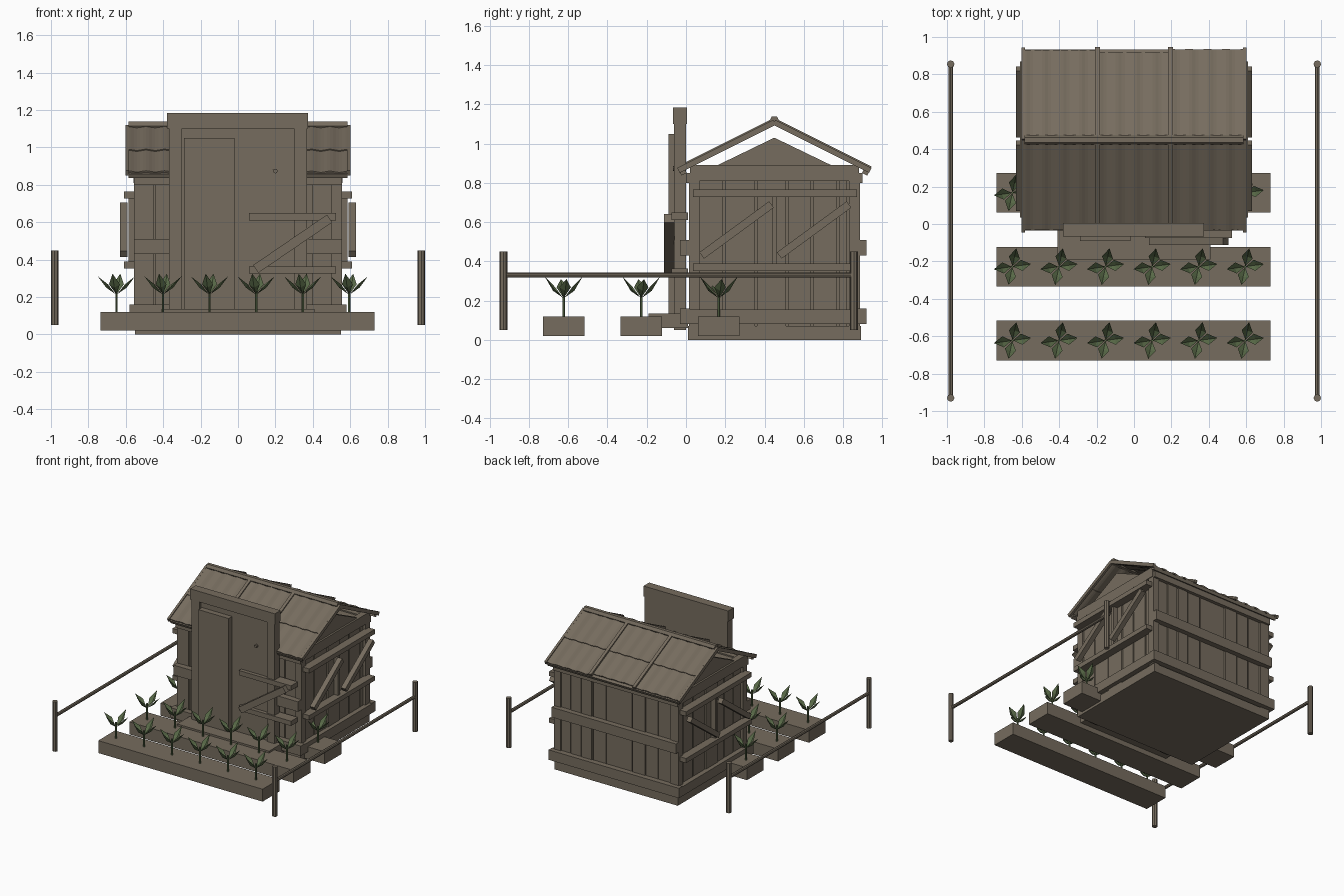
import bpy, bmesh, math, random
from mathutils import Vector, Matrix

if "Cube" in bpy.data.objects:
    bpy.data.objects.remove(bpy.data.objects["Cube"])

random.seed(4)


def material(name, col):
    m = bpy.data.materials.new(name)
    m.diffuse_color = (*col, 1)
    m.use_nodes = True
    m.node_tree.nodes["Principled BSDF"].inputs["Base Color"].default_value = m.diffuse_color
    return m


WOOD = material("weathered_wood", (0.18, 0.15, 0.112))
LEAF = material("leaf_green", (0.10, 0.145, 0.065))


def finish(name, bm, mat):
    bmesh.ops.recalc_face_normals(bm, faces=bm.faces)
    me = bpy.data.meshes.new(name)
    bm.to_mesh(me)
    bm.free()
    me.materials.append(mat)
    ob = bpy.data.objects.new(name, me)
    bpy.context.collection.objects.link(ob)
    return ob


def box(name, x0, x1, y0, y1, z0, z1):
    bm = bmesh.new()
    mx = (Matrix.Translation(((x0 + x1) / 2, (y0 + y1) / 2, (z0 + z1) / 2))
          @ Matrix.Diagonal((x1 - x0, y1 - y0, z1 - z0, 1)))
    bmesh.ops.create_cube(bm, size=1, matrix=mx)
    return finish(name, bm, WOOD)


def frame(p, q, side):
    """Matrix at the middle of p-q with local x along `side`, z along p-q."""
    z = (q - p).normalized()
    x = Vector(side)
    y = z.cross(x).normalized()
    m = Matrix((x, y, z)).transposed().to_4x4()
    m.translation = (p + q) / 2
    return m


def beam(name, p, q, side, w, t):
    """Bar from p to q: w wide along side, t thick across it."""
    p, q = Vector(p), Vector(q)
    bm = bmesh.new()
    mx = frame(p, q, side) @ Matrix.Diagonal((w, t, (q - p).length, 1))
    bmesh.ops.create_cube(bm, size=1, matrix=mx)
    return finish(name, bm, WOOD)


def rod(name, p, q, side, r, n=8, mat=WOOD):
    p, q = Vector(p), Vector(q)
    bm = bmesh.new()
    bmesh.ops.create_cone(bm, cap_ends=True, segments=n, radius1=r, radius2=r,
                          depth=(q - p).length, matrix=frame(p, q, side))
    return finish(name, bm, mat)


# Foundation and wall core
box("foundation", -0.55, 0.55, 0.01, 0.89, 0, 0.07)
box("wall_core", -0.525, 0.525, 0.035, 0.865, 0.07, 0.84)

# Vertical wall planks of uneven width and depth
for s in (-1, 1):
    y = 0.07
    while y < 0.82:
        w = min(random.uniform(0.08, 0.17), 0.83 - y)
        d = random.uniform(0.535, 0.55)
        box("side_plank", *sorted((s * 0.52, s * d)), y, y + w - 0.01, 0.07, 0.82)
        y += w
    for name, yw, out in (("front_plank", 0.04, -1), ("back_plank", 0.86, 1)):
        x = 0.0
        while x < 0.5:
            w = min(random.uniform(0.07, 0.15), 0.52 - x)
            d = random.uniform(0.01, 0.025)
            box(name, *sorted((s * x, s * (x + w - 0.01))),
                *sorted((yw, yw + out * d)), 0.07, 0.83)
            x += w
    # Corner posts
    for y0 in (0.015, 0.83):
        box("corner_post", *sorted((s * 0.50, s * 0.555)), y0, y0 + 0.055, 0.07, 0.83)

# Horizontal belts
for z0, z1, x in ((0.08, 0.16, 0.58), (0.43, 0.51, 0.555)):
    box("front_belt", -x, x, -0.03, 0.02, z0, z1)
    box("back_belt", -x, x, 0.875, 0.92, z0, z1)
box("front_top_beam", -0.555, 0.555, 0.0, 0.04, 0.80, 0.85)
box("back_top_beam", -0.555, 0.555, 0.86, 0.90, 0.80, 0.85)

for s in (-1, 1):
    sx = lambda a, b: sorted((s * a, s * b))
    box("side_bottom_belt", *sx(0.54, 0.58), 0.02, 0.88, 0.08, 0.155)
    box("gable_beam", *sx(0.51, 0.56), 0.02, 0.88, 0.81, 0.89)
    # Side shutters: rails, centre stile and braces
    for z in (0.352, 0.728):
        box("side_rail", *sx(0.545, 0.61), 0.035, 0.87, z, z + 0.037)
    box("side_stile", *sx(0.545, 0.585), 0.44, 0.462, 0.38, 0.73)
    for y in (0.08, 0.475):
        beam("side_brace", (s * 0.612, y, 0.43), (s * 0.612, y + 0.355, 0.69),
             (1, 0, 0), 0.04, 0.04)
    # Gable triangle
    bm = bmesh.new()
    f = bm.faces.new([bm.verts.new((s * 0.50, y, z))
                      for y, z in ((0.15, 0.885), (0.75, 0.885), (0.45, 1.03))])
    r = bmesh.ops.extrude_face_region(bm, geom=[f])
    bmesh.ops.translate(bm, vec=(s * 0.045, 0, 0),
                        verts=[v for v in r["geom"] if isinstance(v, bmesh.types.BMVert)])
    finish("gable_triangle", bm, WOOD)


# Corrugated roof; d is distance from the ridge in y, slope one half
def roof_point(x, s, d, lift=0):
    return Vector((x, 0.45 + s * (d + lift * 0.45), 1.112 - d * 0.5 + lift * 0.9))


def sheet(x0, x1, s, d0, d1, lift):
    bm = bmesh.new()
    n = 24
    rows = []
    for d, up in ((d0, lift), (d1, lift), (d1, lift - 0.01), (d0, lift - 0.01)):
        rows.append([bm.verts.new(roof_point(x0 + (x1 - x0) * i / n, s, d,
                     up + 0.004 * math.cos(i / n * 8 * math.pi))) for i in range(n + 1)])
    for a, b in zip(rows, rows[1:] + rows[:1]):
        for i in range(n):
            bm.faces.new((a[i], a[i + 1], b[i + 1], b[i]))
    for i in (0, n):
        bm.faces.new([row[i] for row in rows])
    finish("roof_sheet", bm, WOOD)


for s in (-1, 1):
    for k in range(3):
        x0 = -0.59 + k * 0.3933
        drop = (0.0, -0.012, 0.004)[k]
        sheet(x0, x0 + 0.3933, s, 0.24, 0.48 + drop, 0.0)
        sheet(x0, x0 + 0.3933, s, 0.0, 0.26, 0.006)
    for x in (-0.195, 0.195):
        beam("roof_rib", roof_point(x, s, 0.01, 0.006), roof_point(x, s, 0.488, 0.006),
             (1, 0, 0), 0.025, 0.022)
    for x in (-0.593, 0.593):
        beam("barge_board", roof_point(x, s, 0.0, -0.004), roof_point(x, s, 0.49, -0.004),
             (1, 0, 0), 0.018, 0.028)
    a, b = roof_point(0, s, 0.462, -0.022), roof_point(0, s, 0.488, -0.022)
    beam("eave_board", a, b, (1, 0, 0), 1.17, 0.024)
rod("ridge_pole", (-0.585, 0.45, 1.115), (0.585, 0.45, 1.115), (0, 0, 1), 0.026, 6)

# Tall door with frame, leaf and step
box("door_panel", -0.31, 0.31, -0.045, 0.0, 0.1, 1.11)
for x in (-0.37, 0.30):
    box("door_post", x, x + 0.07, -0.062, 0.0, 0.05, 1.11)
box("door_lintel", -0.38, 0.375, -0.067, 0.005, 1.10, 1.185)
box("door_leaf", -0.29, -0.02, -0.09, -0.04, 0.13, 1.05)
box("door_step", -0.41, 0.41, -0.19, 0.01, 0.06, 0.135)
rod("door_knob", (0.2, -0.065, 0.873), (0.2, -0.04, 0.873), (1, 0, 0), 0.012)

# Front shutter rails and brace
for z in (0.325, 0.61):
    box("front_rail", 0.06, 0.525, -0.075, 0.01, z, z + 0.038)
beam("front_brace", (0.095, -0.085, 0.35), (0.49, -0.085, 0.62), (0, 1, 0), 0.055, 0.05)

# Fences
for x in (-0.98, 0.98):
    for y in (-0.93, 0.855):
        rod("fence_post", (x, y, 0.05), (x, y, 0.45), (1, 0, 0), 0.02)
    rod("fence_rail", (x, -0.93, 0.33), (x, 0.855, 0.33), (1, 0, 0), 0.013)


# Garden plants: stem and four folded pointed leaves
def plant(x, y):
    rod("plant_stem", (x, y, 0.11), (x, y, 0.25), (1, 0, 0), 0.007, 6, LEAF)
    bm = bmesh.new()
    for k in range(4):
        a = math.radians((8, 78, 188, 258)[k])
        u = Vector((math.cos(a), math.sin(a), 0))
        v = Vector((-u.y, u.x, 0))
        c = Vector((x, y, 0))
        top = 0.325 if k % 2 else 0.31
        P = lambda r, w, z: bm.verts.new(c + u * r + v * w + Vector((0, 0, z)))
        base, mid, tip = P(0.004, 0, 0.215), P(0.055, 0, 0.25), P(0.1, 0, top)
        left, right = P(0.05, 0.03, 0.268), P(0.05, -0.03, 0.268)
        bm.faces.new((base, mid, left))
        bm.faces.new((mid, tip, left))
        bm.faces.new((base, right, mid))
        bm.faces.new((mid, right, tip))
    finish("plant_leaves", bm, LEAF)


# Garden beds
for y in (-0.623, -0.228, 0.167):
    box("garden_bed", -0.735, 0.73, y - 0.106, y + 0.106, 0.02, 0.12)
    for i in range(6):
        px = -0.65 + i * 0.249
        if y < 0 or abs(px) > 0.57:
            plant(px, y)
